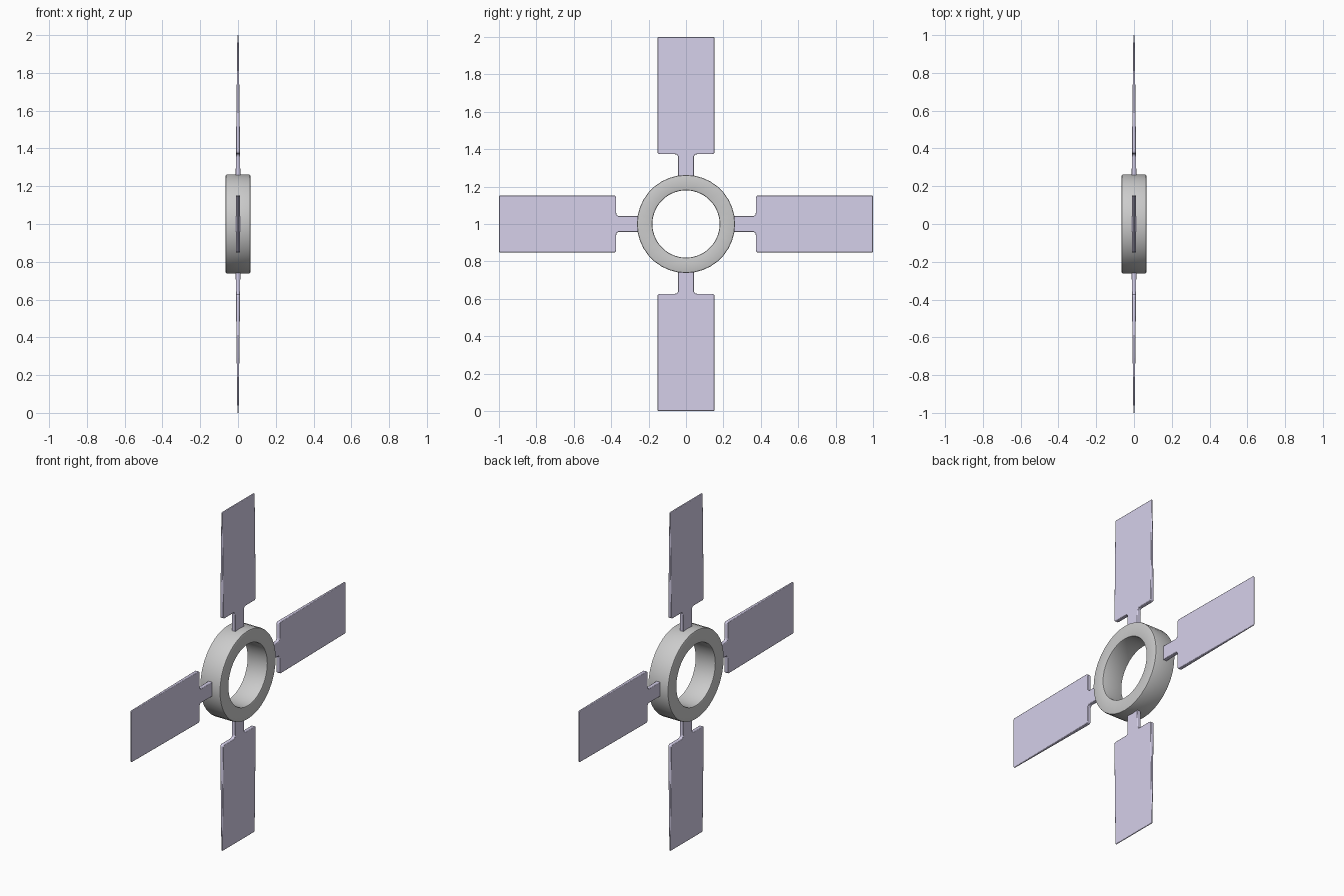
import bpy, bmesh
from math import sin, cos, pi, radians
from mathutils import Matrix, Vector

if "Cube" in bpy.data.objects:
    bpy.data.objects.remove(bpy.data.objects["Cube"])

CENTRE = Vector((0, 0, 1.0))

def add_object(name, bm, mat=None):
    bmesh.ops.recalc_face_normals(bm, faces=bm.faces)
    mesh = bpy.data.meshes.new(name)
    bm.to_mesh(mesh)
    bm.free()
    ob = bpy.data.objects.new(name, mesh)
    ob.location = CENTRE
    bpy.context.collection.objects.link(ob)
    if mat:
        mesh.materials.append(mat)
    bpy.ops.object.select_all(action='DESELECT')
    ob.select_set(True)
    bpy.context.view_layer.objects.active = ob
    bpy.ops.object.shade_smooth_by_angle(angle=radians(40))
    return ob

def round_corner(prev, p, nxt, r, steps=4):
    """Points of a curve that rounds the corner p."""
    p, a, b = Vector(p), Vector(prev), Vector(nxt)
    a = p + (a - p).normalized() * r
    b = p + (b - p).normalized() * r
    ts = [i / steps for i in range(steps + 1)]
    return [a * (1 - t) ** 2 + p * 2 * t * (1 - t) + b * t * t for t in ts]

# Hub: a softened rectangular section swept around the x axis
SIDES = 36
R_IN, R_OUT, HALF, SOFT = 0.18, 0.262, 0.066, 0.008
corners = [(-HALF, R_IN), (HALF, R_IN), (HALF, R_OUT), (-HALF, R_OUT)]
section = []
for i, c in enumerate(corners):
    section += round_corner(corners[i - 1], c, corners[(i + 1) % 4], SOFT, 2)
bm = bmesh.new()
rings = [[bm.verts.new((x, r * sin(2 * pi * k / SIDES), r * cos(2 * pi * k / SIDES)))
          for x, r in section] for k in range(SIDES)]
n = len(section)
for k in range(SIDES):
    a, b = rings[k], rings[(k + 1) % SIDES]
    for j in range(n):
        bm.faces.new((a[j], a[(j + 1) % n], b[(j + 1) % n], b[j]))
add_object("hub_ring", bm)

# Blades: T-shaped outline, thinning toward the tip
purple = bpy.data.materials.new("blade_purple")
purple.diffuse_color = (0.67, 0.63, 0.82, 1)
purple.use_nodes = True
purple.node_tree.nodes["Principled BSDF"].inputs["Base Color"].default_value = purple.diffuse_color

NECK, WIDE, ROOT, SHOULDER, TIP = 0.042, 0.152, 0.245, 0.373, 1.0
T_OUT = [(NECK, ROOT), (NECK, SHOULDER), (WIDE, SHOULDER), (WIDE, TIP)]
half = [Vector(T_OUT[0])]
half += round_corner(T_OUT[0], T_OUT[1], T_OUT[2], 0.018)
half += round_corner(T_OUT[1], T_OUT[2], T_OUT[3], 0.014)
half += round_corner(T_OUT[2], T_OUT[3], (0, TIP), 0.008)
outline = half + [Vector((-p.x, p.y)) for p in reversed(half)]

def half_thickness(r):
    return 0.0125 + (0.0035 - 0.0125) * (r - ROOT) / (TIP - ROOT)

def blade(name, angle):
    bm = bmesh.new()
    front, back = ([bm.verts.new((s * half_thickness(r), y, r)) for y, r in outline]
                   for s in (1, -1))
    bm.faces.new(front)
    bm.faces.new(back[::-1])
    m = len(outline)
    for i in range(m):
        j = (i + 1) % m
        bm.faces.new((front[i], back[i], back[j], front[j]))
    bmesh.ops.rotate(bm, verts=bm.verts, matrix=Matrix.Rotation(angle, 3, 'X'))
    ob = add_object(name, bm, purple)
    bev = ob.modifiers.new("soft_edges", 'BEVEL')
    bev.width, bev.segments = 0.003, 2
    bev.limit_method, bev.angle_limit = 'ANGLE', radians(60)

for i, side in enumerate(("top", "left", "bottom", "right")):
    blade(side + "_blade", i * pi / 2)
